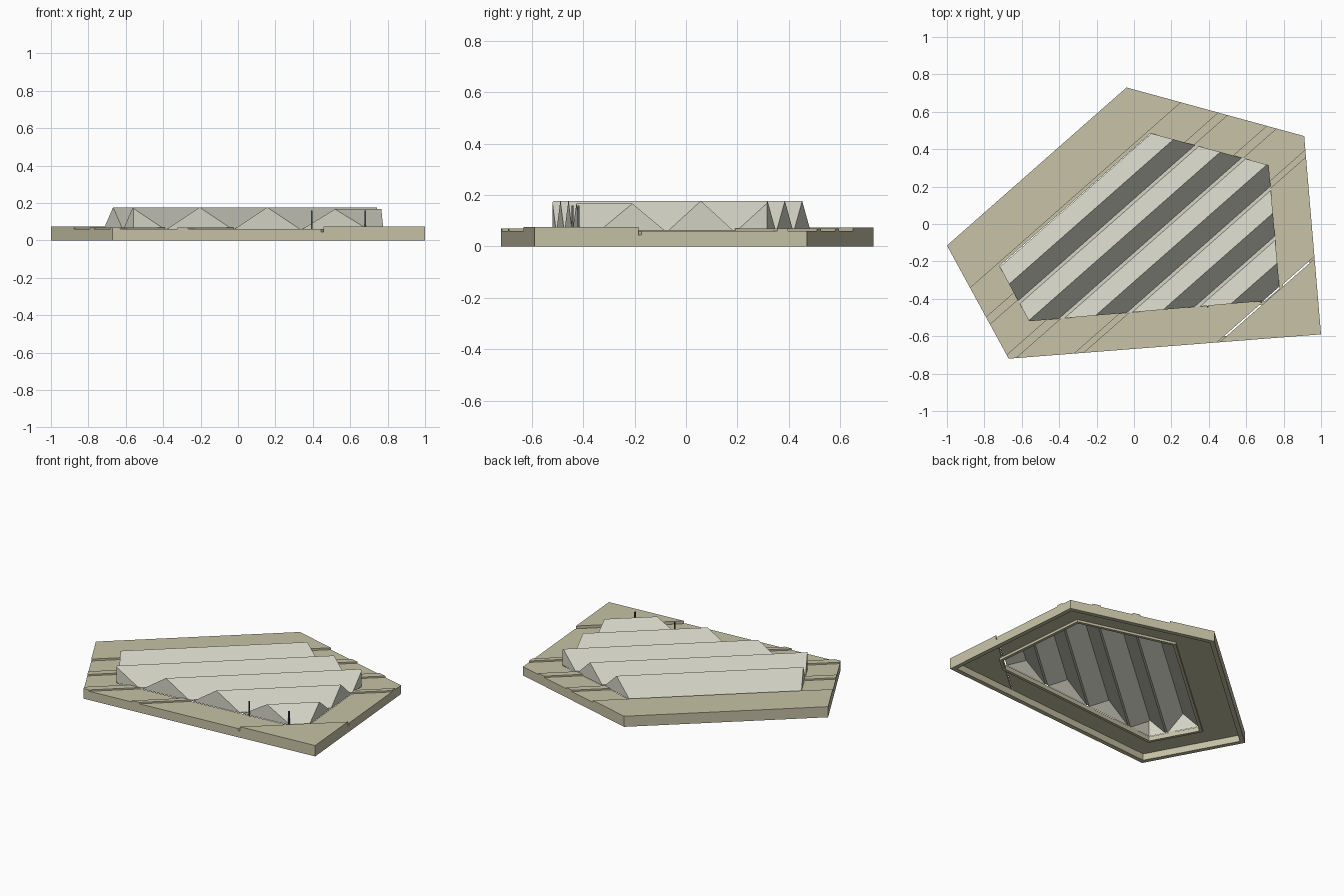
import bpy, bmesh
from mathutils import Vector

cube = bpy.data.objects.get("Cube")
if cube:
    bpy.data.objects.remove(cube)


def material(name, rgb):
    m = bpy.data.materials.new(name)
    m.use_nodes = True
    m.diffuse_color = (*rgb, 1)
    m.node_tree.nodes["Principled BSDF"].inputs["Base Color"].default_value = (*rgb, 1)
    return m


stone = material("warm cream", (0.57, 0.54, 0.38))
panel = material("pale grey", (0.66, 0.66, 0.57))
dark = material("dark grey", (0.10, 0.10, 0.09))

# Clockwise plan outlines; the last corner is doubled to pair with the clipped opening
outer = [(-1, -.115), (-.04, .73), (.91, .47), (1, -.59), (1, -.59), (-.67, -.72)]
inner = [(-.72, -.225), (.09, .485), (.72, .315), (.778, -.345), (.70, -.411), (-.56, -.52)]
outer = [Vector(p) for p in outer]
inner = [Vector(p) for p in inner]
along = (outer[1] - outer[0]).normalized()      # ridge direction
across = Vector((along.y, -along.x))            # from the long edge to the far corner


def offset(poly, d):
    """Move every side of a clockwise outline inward by d."""
    result = []
    for i, p in enumerate(poly):
        a = (p - poly[i - 1]).normalized()
        b = (poly[(i + 1) % len(poly)] - p).normalized()
        na, nb = Vector((a.y, -a.x)), Vector((b.y, -b.x))
        result.append(p + (na + nb) * d / (1 + na.dot(nb)))
    return result


def finish(bm, name, mat):
    bmesh.ops.recalc_face_normals(bm, faces=bm.faces)
    mesh = bpy.data.meshes.new(name)
    bm.to_mesh(mesh)
    bm.free()
    mesh.materials.append(mat)
    ob = bpy.data.objects.new(name, mesh)
    bpy.context.collection.objects.link(ob)
    return ob


def cut(bm, point, normal):
    """Trim away the side the normal points to and cap the cut."""
    r = bmesh.ops.bisect_plane(bm, geom=bm.verts[:] + bm.edges[:] + bm.faces[:], dist=1e-5,
                               plane_co=(*point, 0), plane_no=(*normal, 0), clear_outer=True)
    edges = [g for g in r["geom_cut"] if isinstance(g, bmesh.types.BMEdge)]
    if edges:
        bmesh.ops.holes_fill(bm, edges=edges, sides=0)


def ring(name, a, b, z0, z1, lo=None, hi=None):
    """Solid frame between two outlines, optionally trimmed to a diagonal band."""
    bm = bmesh.new()
    va = [bm.verts.new((*p, z0)) for p in a]
    vb = [bm.verts.new((*p, z0)) for p in b]
    for i in range(len(a)):
        j = (i + 1) % len(a)
        bm.faces.new((va[i], va[j], vb[j], vb[i]))
    bmesh.ops.remove_doubles(bm, verts=bm.verts, dist=1e-4)
    r = bmesh.ops.extrude_face_region(bm, geom=bm.faces[:])
    top = [g for g in r["geom"] if isinstance(g, bmesh.types.BMVert)]
    bmesh.ops.translate(bm, verts=top, vec=(0, 0, z1 - z0))
    if lo is not None:
        cut(bm, across * lo, -across)
    if hi is not None:
        cut(bm, across * hi, across)
    return finish(bm, name, stone)


# Outer wall, open underneath
plan = outer[:4] + outer[5:]
ring("outer_wall", plan, offset(plan, .03), 0, .045)

# Deck: raised band, lower middle, raised corner beyond a narrow slot
ring("deck_raised_band", outer, inner, .045, .073, None, -.322)
ring("deck_middle", outer, inner, .045, .06, -.322, .768)
ring("deck_raised_corner", outer, inner, .045, .075, .777, None)

# Curb hanging around the opening
ring("opening_curb", offset(inner, -.02), inner, .03, .058)

# Raised strips that carry the valleys out to the edge
for i, (lo, hi) in enumerate([(-.15, -.105), (.075, .122), (.307, .34)]):
    ring("deck_rib_%d" % (i + 1), outer, inner, .06, .07, lo, hi)


def ridge(name, s, height):
    """Folded skylight with upright gables, open below."""
    bm = bmesh.new()
    ends = []
    for t in (-2, 2):
        ends.append([bm.verts.new((*(across * (s + d) + along * t), z))
                     for d, z in ((-.102, .062), (0, height), (.102, .062))])
    a, b = ends
    bm.faces.new(a)
    bm.faces.new(b[::-1])
    for i in range(3):
        j = (i + 1) % 3
        bm.faces.new((a[i], b[i], b[j], a[j]))
    for i, p in enumerate(inner):
        side = (inner[(i + 1) % len(inner)] - p).normalized()
        cut(bm, p, Vector((-side.y, side.x)))
    bmesh.ops.recalc_face_normals(bm, faces=bm.faces)
    base = [f for f in bm.faces if f.normal.z < -.9]
    bmesh.ops.delete(bm, geom=base, context="FACES")
    return finish(bm, name, panel)


def box(name, centre, size, mat, turned=False):
    bm = bmesh.new()
    bmesh.ops.create_cube(bm, size=1)
    for v in bm.verts:
        v.co = Vector(v.co[k] * size[k] for k in range(3))
    ob = finish(bm, name, mat)
    ob.location = centre
    return ob


# Five parallel skylights, the last a little lower
first, pitch = -.2, .2157
for i in range(5):
    ridge("skylight_ridge_%d" % (i + 1), first + i * pitch, .177 if i < 4 else .167)


# Flat gutters in the valleys, trimmed to the opening
def gutter(name, s):
    bm = bmesh.new()
    vs = [bm.verts.new((*(across * (s + d) + along * t), .066))
          for d, t in ((-.009, -2), (.009, -2), (.009, 2), (-.009, 2))]
    bm.faces.new(vs)
    for i, p in enumerate(inner):
        side = (inner[(i + 1) % len(inner)] - p).normalized()
        bmesh.ops.bisect_plane(bm, geom=bm.verts[:] + bm.edges[:] + bm.faces[:], plane_co=(*p, 0),
                               plane_no=(-side.y, side.x, 0), clear_outer=True)
    return finish(bm, name, panel)


for i in range(4):
    gutter("valley_gutter_%d" % (i + 1), first + (i + .5) * pitch)

# Two slim posts at the front gables
for x, y in ((.395, -.442), (.68, -.418)):
    box("front_post", (x, y, .11), (.008, .008, .1), dark)
